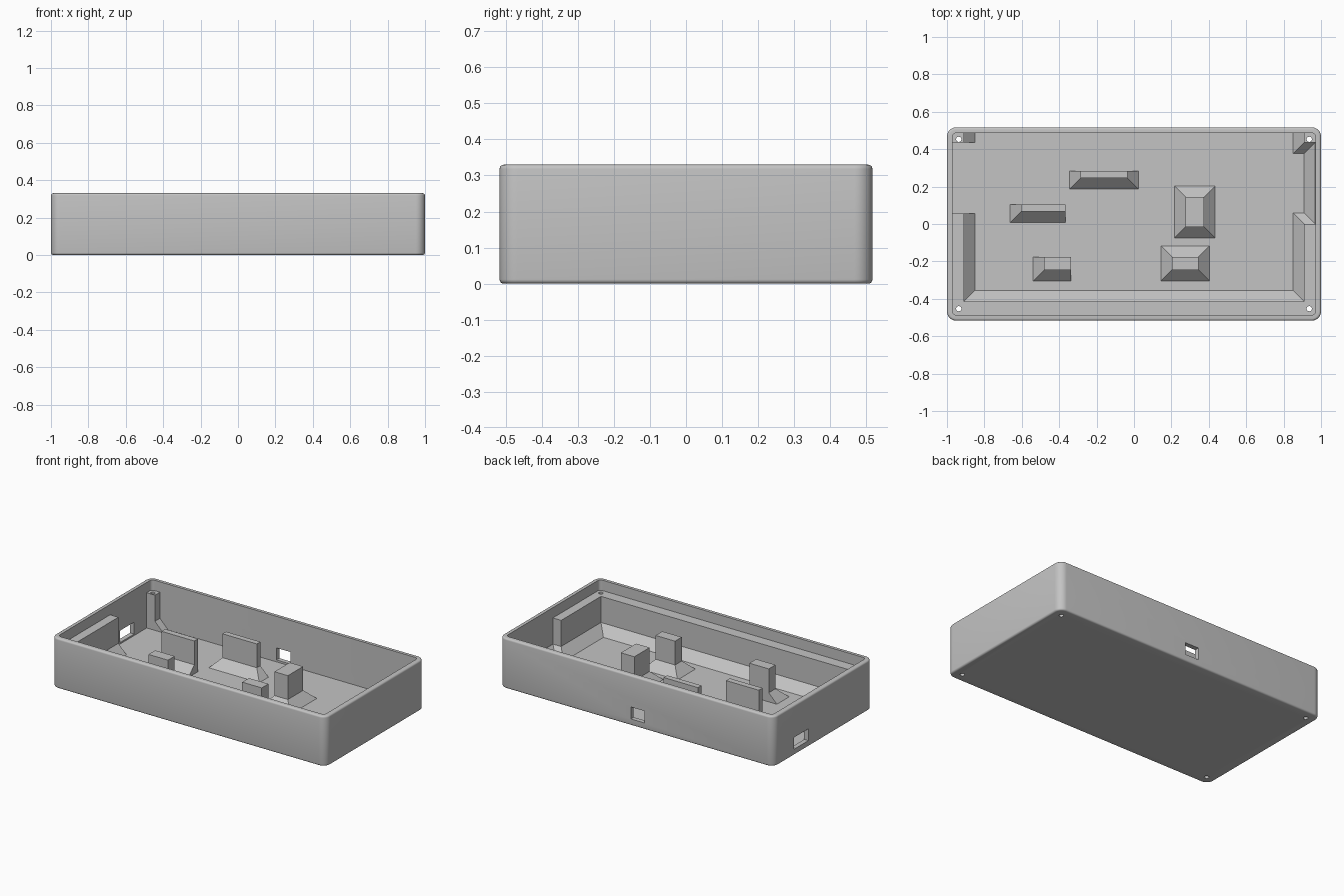
import bpy, bmesh, math

cube = bpy.data.objects.get("Cube")
if cube:
    bpy.data.objects.remove(cube, do_unlink=True)

HX, HY, H = 1.0, 0.517, 0.33      # half length, half depth, height
WALL, FLOOR, FLARE = 0.03, 0.03, 0.06
LEDGE, STAND = 0.262, 0.247       # top heights

grey = bpy.data.materials.new("plain grey")
grey.use_nodes = True
grey.diffuse_color = (0.55, 0.55, 0.55, 1)
grey.node_tree.nodes["Principled BSDF"].inputs["Base Color"].default_value = grey.diffuse_color


def loft(name, rings):
    """Closed solid through a list of equal point rings."""
    bm = bmesh.new()
    loops = [[bm.verts.new(p) for p in ring] for ring in rings]
    n = len(loops[0])
    for a, b in zip(loops, loops[1:]):
        for i in range(n):
            j = (i + 1) % n
            bm.faces.new((a[i], a[j], b[j], b[i]))
    bm.faces.new(loops[0][::-1])
    bm.faces.new(loops[-1])
    bmesh.ops.recalc_face_normals(bm, faces=bm.faces)
    mesh = bpy.data.meshes.new(name)
    bm.to_mesh(mesh)
    bm.free()
    mesh.materials.append(grey)
    obj = bpy.data.objects.new(name, mesh)
    bpy.context.collection.objects.link(obj)
    return obj


def rounded(inset, z, r=0.05, steps=8):
    """Rounded rectangle ring, inset from the outer wall."""
    r = max(r - inset, 0.015)
    cx, cy = HX - inset - r, HY - inset - r
    ring = []
    for k, (sx, sy) in enumerate(((1, 1), (-1, 1), (-1, -1), (1, -1))):
        for i in range(steps + 1):
            a = math.pi / 2 * (k + i / steps)
            ring.append((sx * cx + r * math.cos(a), sy * cy + r * math.sin(a), z))
    return ring


def rect(x0, x1, y0, y1, z):
    return [(x0, y0, z), (x1, y0, z), (x1, y1, z), (x0, y1, z)]


def pedestal(name, x0, x1, y0, y1, top, flared):
    """Upright block with a sloped foot on the sides named in flared."""
    w, e, s, n = (FLARE if side in flared else 0 for side in "wesn")
    return loft(name, [rect(x0 - w, x1 + e, y0 - s, y1 + n, FLOOR - 0.001),
                       rect(x0, x1, y0, y1, FLOOR + FLARE),
                       rect(x0, x1, y0, y1, top)])


def cut(obj, cutters):
    bpy.context.view_layer.objects.active = obj
    for cutter in cutters:
        mod = obj.modifiers.new("cut", "BOOLEAN")
        mod.operation = "DIFFERENCE"
        mod.object = cutter
        bpy.ops.object.modifier_apply(modifier=mod.name)


# Tray shell with rounded top and bottom edges
R = 0.012
arc = [math.pi / 2 * i / 4 for i in range(5)]
rings = [rounded(R * (1 - math.sin(a)), R * (1 - math.cos(a))) for a in arc]
rings += [rounded(R * (1 - math.cos(a)), H - R * (1 - math.sin(a))) for a in arc]
rings += [rounded(WALL, H), rounded(WALL, FLOOR)]
tray = loft("tray_shell", rings)

# Ledges along the front and sides
front_ledge = pedestal("front_ledge", -0.98, 0.98, -0.5, -0.415, LEDGE, "n")
pedestal("right_ledge", -0.98, -0.91, -0.415, 0.055, LEDGE, "e")
pedestal("left_ledge", 0.91, 0.98, -0.415, 0.0, LEDGE, "wn")
pedestal("left_wall_foot", 0.969, 0.985, 0.0, 0.437, FLOOR + FLARE + 0.001, "w")

# Back corner posts
right_post = pedestal("back_right_post", -0.98, -0.91, 0.435, 0.5, LEDGE, "e")
left_post = pedestal("back_left_post", 0.91, 0.98, 0.435, 0.5, LEDGE, "ws")

# Inner stands
pedestal("back_stand", -0.285, -0.035, 0.246, 0.283, STAND, "wes")
pedestal("right_stand", -0.604, -0.365, 0.066, 0.105, STAND, "ws")
pedestal("front_right_stand", -0.48, -0.338, -0.246, -0.176, STAND, "ws")
pedestal("front_left_stand", 0.203, 0.345, -0.246, -0.176, STAND, "wesn")
pedestal("left_stand", 0.276, 0.374, -0.015, 0.144, STAND, "wesn")

# Screw holes and port openings
holes = {}
for sx in (-1, 1):
    for sy in (-1, 1):
        ring = [(sx * 0.937 + 0.014 * math.cos(i * math.pi / 8),
                 sy * 0.453 + 0.014 * math.sin(i * math.pi / 8)) for i in range(16)]
        holes[sx, sy] = loft("screw_hole_cutter", [[(x, y, z) for x, y in ring]
                                                   for z in (-0.1, 0.5)])
back_port = loft("back_port_cutter", [rect(-0.06, 0.04, 0.45, 0.6, z) for z in (0.043, 0.122)])
side_port = loft("side_port_cutter", [rect(-1.1, -0.94, 0.155, 0.305, z) for z in (0.04, 0.118)])

cut(tray, [*holes.values(), back_port, side_port])
cut(front_ledge, [holes[-1, -1], holes[1, -1]])
cut(right_post, [holes[-1, 1]])
cut(left_post, [holes[1, 1]])
for cutter in [*holes.values(), back_port, side_port]:
    bpy.data.objects.remove(cutter, do_unlink=True)

# Smooth the rounded edges of the shell
bpy.ops.object.select_all(action="DESELECT")
tray.select_set(True)
bpy.context.view_layer.objects.active = tray
bpy.ops.object.shade_smooth_by_angle(angle=math.radians(35))
